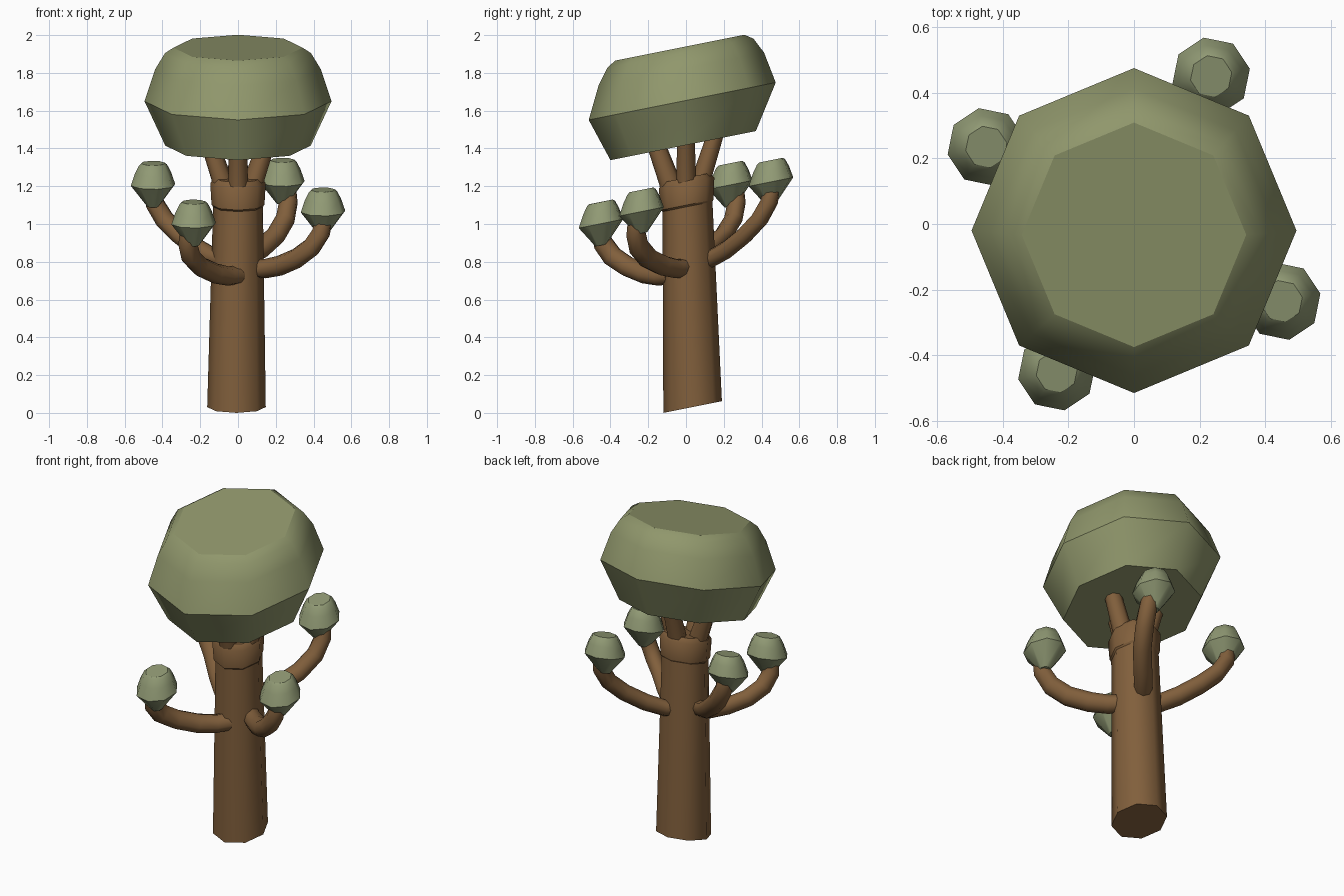
import bpy, bmesh
from math import cos, sin, pi, radians
from mathutils import Vector

if "Cube" in bpy.data.objects:
    bpy.data.objects.remove(bpy.data.objects["Cube"])

SLOPE = 0.2   # the whole tree is skewed: height rises towards the back
SIDES = 8


def material(name, rgb):
    m = bpy.data.materials.new(name)
    m.diffuse_color = (*rgb, 1)
    m.use_nodes = True
    m.node_tree.nodes["Principled BSDF"].inputs["Base Color"].default_value = m.diffuse_color
    return m


bark = material("bark", (0.22, 0.115, 0.045))
leaf = material("canopy_leaf", (0.28, 0.31, 0.15))
bud_leaf = material("bud_leaf", (0.28, 0.32, 0.175))


def skin(name, rings, mat, sharp=()):
    """Join rings of points into a capped, skewed tube; sharp lists hard rings."""
    bm = bmesh.new()
    loops = [[bm.verts.new((p.x, p.y, p.z + SLOPE * p.y)) for p in r] for r in rings]
    for a, b in zip(loops, loops[1:]):
        for i in range(SIDES):
            j = (i + 1) % SIDES
            bm.faces.new((a[i], a[j], b[j], b[i]))
    bm.faces.new(loops[0][::-1])
    bm.faces.new(loops[-1])
    bmesh.ops.recalc_face_normals(bm, faces=bm.faces)
    for f in bm.faces:
        f.smooth = True
    hard = [loops[i] for i in sharp] + [loops[0], loops[-1]]
    for lp in hard:
        for i in range(SIDES):
            bm.edges.get((lp[i], lp[(i + 1) % SIDES])).smooth = False
    mesh = bpy.data.meshes.new(name)
    bm.to_mesh(mesh)
    bm.free()
    mesh.materials.append(mat)
    ob = bpy.data.objects.new(name, mesh)
    bpy.context.collection.objects.link(ob)
    return ob


def stack(name, profile, mat, phase=0, sharp=()):
    """Horizontal rings from (centre x, centre y, z, radius)."""
    rings = [[Vector((x + r * cos(phase + 2 * pi * i / SIDES),
                      y + r * sin(phase + 2 * pi * i / SIDES), z))
              for i in range(SIDES)] for x, y, z, r in profile]
    return skin(name, rings, mat, sharp)


def tube(name, pts, radii, mat):
    """Round tube swept along points."""
    rings = []
    side = None
    for k, p in enumerate(pts):
        t = (pts[min(k + 1, len(pts) - 1)] - pts[max(k - 1, 0)]).normalized()
        if side is None:
            side = t.cross(Vector((0, 0, 1)))
        side = (side - t * side.dot(t)).normalized()
        up = t.cross(side)
        rings.append([p + radii[k] * (side * cos(2 * pi * i / SIDES) + up * sin(2 * pi * i / SIDES))
                      for i in range(SIDES)])
    return skin(name, rings, mat)


def turn(u, v, z, q):
    """Place an outward/sideways offset in quarter-turn q."""
    x, y = u, -v
    for _ in range(q):
        x, y = -y, x
    return Vector((x, y, z))


# Trunk with a slightly flared collar
stack("trunk", [(-0.008, 0.035, 0.024, 0.155), (0, 0.008, 1.09, 0.132),
                (0, 0.006, 1.10, 0.14), (0, 0.003, 1.215, 0.147),
                (0, 0.003, 1.245, 0.125)], bark, sharp=(1, 2))

# Main canopy
stack("canopy", [(0, -0.015, 1.418, 0.385), (0, -0.02, 1.654, 0.495),
                 (0, -0.025, 1.825, 0.438), (0, -0.03, 1.91, 0.387),
                 (0, -0.033, 1.94, 0.342)], leaf, sharp=(1,))

# Four struts holding the canopy
for q in range(4):
    pts = [turn(u, 0, z, q) for u, z in ((0.07, 1.15), (0.09, 1.25), (0.165, 1.47))]
    tube(f"canopy_strut_{q + 1}", pts, (0.055, 0.053, 0.045), bark)

# Four curling side branches, each with a bud on its end
PATH = [(0.08, 0.0, 0.78), (0.14, 0.05, 0.785), (0.22, 0.12, 0.815), (0.31, 0.2, 0.87),
        (0.39, 0.25, 0.94), (0.44, 0.267, 1.02), (0.452, 0.262, 1.08), (0.448, 0.25, 1.14)]
RADII = (0.05, 0.05, 0.052, 0.052, 0.052, 0.05, 0.048, 0.042)
BUD = ((-0.115, 0.03), (0, 0.12), (0.065, 0.097), (0.105, 0.076), (0.115, 0.064))
for q, dz in enumerate((-0.012, 0.008, 0.035, -0.033)):
    tube(f"side_branch_{q + 1}", [turn(u, v, z + dz, q) for u, v, z in PATH], RADII, bark)
    c = turn(0.45, 0.235, 1.125 + dz, q)
    stack(f"bud_{q + 1}", [(c.x, c.y, c.z + h, r) for h, r in BUD], bud_leaf,
          phase=radians(11), sharp=(1,))
